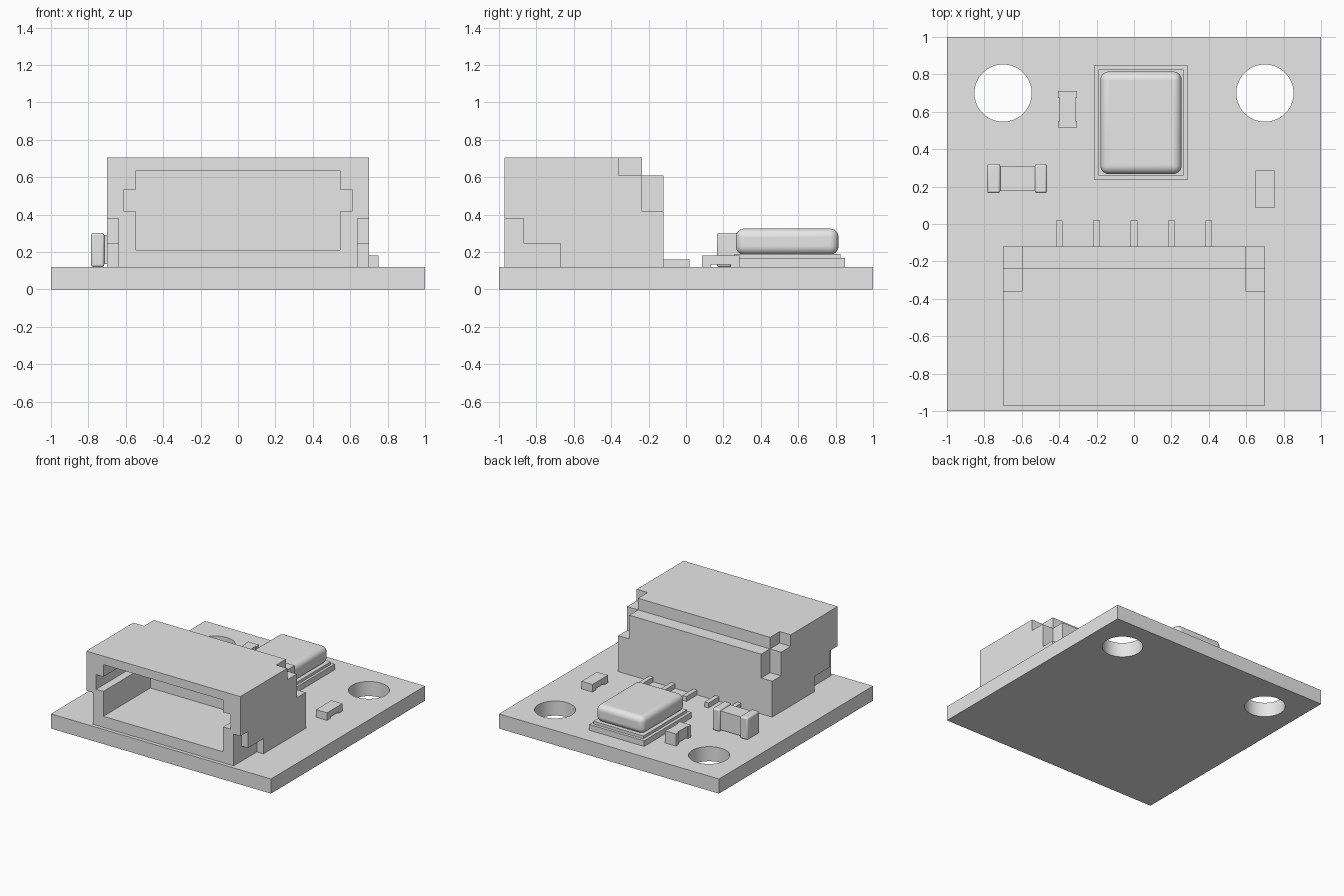
import bpy
import bmesh
from mathutils import Matrix

cube = bpy.data.objects.get("Cube")
if cube:
    bpy.data.objects.remove(cube, do_unlink=True)

grey = bpy.data.materials.new("plain grey")
grey.use_nodes = True
GREY = (0.8, 0.8, 0.8, 1)
grey.diffuse_color = GREY
grey.node_tree.nodes["Principled BSDF"].inputs["Base Color"].default_value = GREY

TOP = 0.12  # board surface


def finish(name, bm):
    mesh = bpy.data.meshes.new(name)
    bm.to_mesh(mesh)
    bm.free()
    mesh.materials.append(grey)
    obj = bpy.data.objects.new(name, mesh)
    bpy.context.collection.objects.link(obj)
    return obj


def box(name, x, y, z, bevel=0, segments=4):
    """Box from three (low, high) ranges, optionally rounded."""
    bm = bmesh.new()
    spans = (x, y, z)
    centre = [(a + b) / 2 for a, b in spans]
    size = [b - a for a, b in spans]
    matrix = Matrix.Translation(centre) @ Matrix.Diagonal((*size, 1))
    bmesh.ops.create_cube(bm, size=1, matrix=matrix)
    obj = finish(name, bm)
    if bevel:
        mod = obj.modifiers.new("rounding", 'BEVEL')
        mod.width = bevel
        mod.segments = segments
        smooth(obj)
    return obj


def cylinder(name, x, y, radius, z, sides=64):
    bm = bmesh.new()
    bmesh.ops.create_cone(bm, cap_ends=True, segments=sides, radius1=radius, radius2=radius,
                          depth=z[1] - z[0],
                          matrix=Matrix.Translation((x, y, (z[0] + z[1]) / 2)))
    return finish(name, bm)


def activate(obj):
    bpy.ops.object.select_all(action='DESELECT')
    obj.select_set(True)
    bpy.context.view_layer.objects.active = obj


def smooth(obj):
    activate(obj)
    bpy.ops.object.shade_smooth_by_angle(angle=0.6)


def cut(obj, cutter):
    cutter.hide_render = True
    mod = obj.modifiers.new("cut", 'BOOLEAN')
    mod.operation = 'DIFFERENCE'
    mod.solver = 'EXACT'
    mod.object = cutter
    activate(obj)
    bpy.ops.object.modifier_apply(modifier=mod.name)
    bpy.data.objects.remove(cutter, do_unlink=True)


# Circuit board with two mounting holes
board = box("board", (-1, 1), (-1, 1), (0, TOP))
for side in (-1, 1):
    cut(board, cylinder("hole_cutter", side * 0.7, 0.7, 0.153, (-0.1, 0.3)))
smooth(board)

# Connector shell: stepped back, open front, side slots, notched corners
shell = box("connector_shell", (-0.7, 0.7), (-0.97, -0.12), (TOP, 0.705))
cut(shell, box("cutter", (-0.8, 0.8), (-0.235, 0), (0.61, 0.8)))
cut(shell, box("cutter", (-0.545, 0.545), (-1.1, -0.36), (0.21, 0.635)))
cut(shell, box("cutter", (-0.61, 0.61), (-1.1, -0.36), (0.415, 0.535)))
for side in (-1, 1):
    def side_range(inner):
        return tuple(sorted((side * inner, side * 0.8)))
    cut(shell, box("cutter", side_range(0.6), (-0.36, 0), (0.61, 0.8)))
    cut(shell, box("cutter", side_range(0.6), (-0.235, 0), (0.415, 0.7)))
    cut(shell, box("cutter", side_range(0.64), (-1.1, -0.87), (0, 0.38)))
    cut(shell, box("cutter", side_range(0.64), (-1.1, -0.67), (0, 0.245)))

# Solder pins
for i in range(5):
    x = (i - 2) * 0.2
    box(f"pin_{i + 1}", (x - 0.018, x + 0.018), (-0.13, 0.02), (TOP, 0.16))

# Sensor: two plates under a rounded metal lid
box("sensor_base", (-0.215, 0.285), (0.235, 0.85), (TOP, 0.167))
box("sensor_flange", (-0.19, 0.265), (0.26, 0.825), (0.167, 0.19))
box("sensor_lid", (-0.18, 0.255), (0.267, 0.815), (0.185, 0.325), 0.045, 6)

# Capacitor: body between two rounded end caps
box("capacitor_body", (-0.73, -0.52), (0.177, 0.31), (0.135, 0.29))
for name, x in (("left", (-0.53, -0.465)), ("right", (-0.785, -0.715))):
    box(f"capacitor_cap_{name}", x, (0.165, 0.322), (TOP, 0.302), 0.012, 3)

# Small resistor beside the right hole, slightly narrower in the middle
box("small_resistor_body", (-0.397, -0.312), (0.54, 0.685), (0.13, 0.22))
for name, y in (("front", (0.515, 0.55)), ("back", (0.675, 0.71))):
    box(f"small_resistor_end_{name}", (-0.405, -0.305), y, (TOP, 0.22))

# Flat resistor: raised body on two feet
box("flat_resistor_body", (0.65, 0.75), (0.085, 0.285), (0.133, 0.182))
for name, y in (("front", (0.085, 0.13)), ("back", (0.238, 0.285))):
    box(f"flat_resistor_foot_{name}", (0.65, 0.75), y, (TOP, 0.133))
